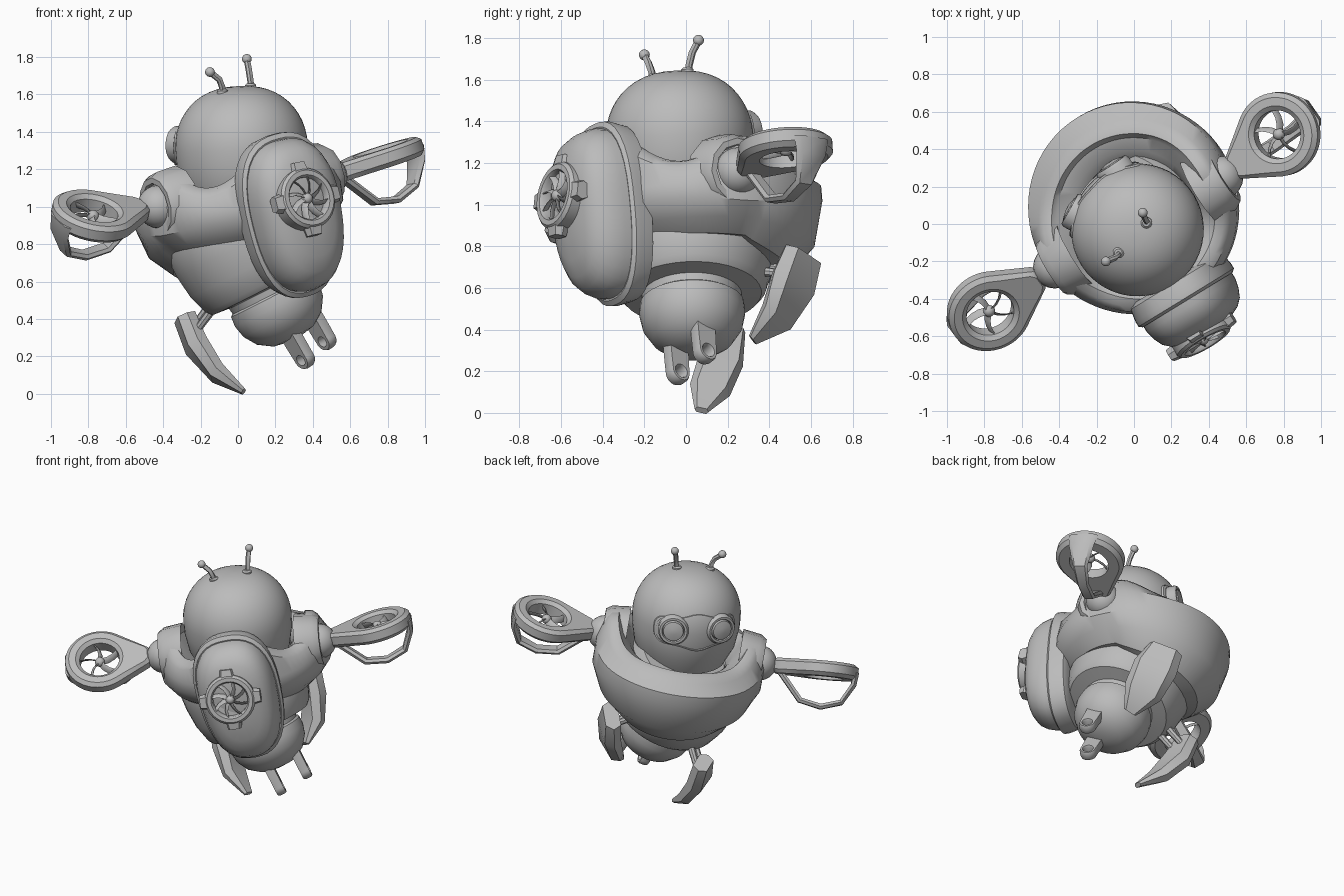
import bpy, bmesh
from math import sin, cos, pi, radians, acos, asin, sqrt
from mathutils import Vector, Matrix

if "Cube" in bpy.data.objects:
    bpy.data.objects.remove(bpy.data.objects["Cube"])

grey = bpy.data.materials.new("plain_grey")
grey.use_nodes = True
grey.diffuse_color = (0.5, 0.5, 0.5, 1)
grey.node_tree.nodes["Principled BSDF"].inputs["Base Color"].default_value = (0.5, 0.5, 0.5, 1)


def frame(origin, z, x):
    """Matrix with its z axis along z and its x axis as close to x as possible."""
    z = Vector(z).normalized()
    x = Vector(x)
    x = (x - z * x.dot(z)).normalized()
    m = Matrix((x, z.cross(x), z)).transposed().to_4x4()
    m.translation = origin
    return m


def finish(name, bm):
    bmesh.ops.recalc_face_normals(bm, faces=bm.faces)
    mesh = bpy.data.meshes.new(name)
    bm.to_mesh(mesh)
    bm.free()
    ob = bpy.data.objects.new(name, mesh)
    bpy.context.collection.objects.link(ob)
    mesh.materials.append(grey)
    bpy.ops.object.select_all(action='DESELECT')
    ob.select_set(True)
    bpy.context.view_layer.objects.active = ob
    bpy.ops.object.shade_smooth_by_angle(angle=radians(35))


def loft(name, rings, m=Matrix(), loop=False):
    """Skin closed rings of points; loop joins the last ring to the first."""
    bm = bmesh.new()
    vs = [[bm.verts.new(m @ Vector(p)) for p in r] for r in rings]
    n = len(vs[0])
    for i in range(len(vs) if loop else len(vs) - 1):
        a, b = vs[i], vs[(i + 1) % len(vs)]
        for j in range(n):
            bm.faces.new((a[j], a[(j + 1) % n], b[(j + 1) % n], b[j]))
    if not loop:
        bm.faces.new(vs[0])
        bm.faces.new(vs[-1])
    finish(name, bm)


def around(n):
    return [2 * pi * i / n for i in range(n)]


def lathe(name, profile, m, n=32, loop=False):
    loft(name, [[(r * cos(t), r * sin(t), z) for t in around(n)] for r, z in profile], m, loop)


def ball(name, pos, r):
    bm = bmesh.new()
    bmesh.ops.create_uvsphere(bm, u_segments=20, v_segments=12, radius=r, matrix=Matrix.Translation(pos))
    finish(name, bm)


def strip(name, pts, wide, widths, thick, m=Matrix()):
    """Plate with a six-sided section that follows a path."""
    pts = [Vector(p) for p in pts]
    rings = []
    for i, p in enumerate(pts):
        d = (pts[min(i + 1, len(pts) - 1)] - pts[max(i - 1, 0)]).normalized()
        w = Vector(wide)
        w = (w - d * w.dot(d)).normalized()
        n = d.cross(w) * thick[i]
        w = w * widths[i]
        rings.append([p + w * a + n * b for a, b in
                      ((1, 0), (.7, 1), (-.7, 1), (-1, 0), (-.7, -1), (.7, -1))])
    loft(name, rings, m)


def rod(name, a, b, r0, r1, n=12):
    a, b = Vector(a), Vector(b)
    lathe(name, [(r0, 0), (r1, (b - a).length)], frame(a, b - a, (0.3, 0.9, 0.2)), n)


def holed_plate(name, radius, hole, half, m, edge, n=64):
    """Flat plate with a polar outline and a round hole."""
    def ring(f, z):
        return [(f(t) * cos(t), f(t) * sin(t), z) for t in around(n)]
    loft(name, [ring(lambda t: hole, -half), ring(lambda t: hole, half * .6),
                ring(lambda t: hole + edge, half), ring(lambda t: radius(t) - edge, half),
                ring(radius, half * .6), ring(radius, -half * .5),
                ring(lambda t: radius(t) - edge, -half)], m, True)


def fan(name, m, blades, r, hub):
    ball(name + "_hub", m.translation, hub)
    for i, t in enumerate(around(blades)):
        pts = [(r * k * cos(t + .5 * k), r * k * sin(t + .5 * k), 0) for k in (0.1, 0.4, 0.7, 1.02)]
        strip(f"{name}_blade_{i}", pts, (-.6 * sin(t), .6 * cos(t), .8), [r * .17] * 4, [.004] * 4, m)


# Body axes: side points to the +x shoulder, face is the chest direction
side = Vector((0.84, 0.51, 0.16)).normalized()
face = Vector((-0.52, 0.85, 0)).normalized()
up = side.cross(face).normalized()
centre = Vector((.015, .055, 1.02))

# Wide jacket with raised shoulders and a deep chest
torso = frame(centre, up, side)
cols = []
for t in around(72):
    sh, fr, bk = abs(cos(t)) ** 10, max(0, sin(t)), max(0, -sin(t))
    top = .115 + .13 * sh + .2 * bk ** 6
    low = -.235 - .16 * fr ** .8 + .04 * bk
    out = .555 + .05 * fr - .02 * bk
    prof = ((.3, .02), (.345, .06 + .3 * (top - .115)), (.415, top - .035), (.44, top), (.485, top - .01),
            (.515, top - .04), (out, .02 + .06 * sh), (out, -.05 - .04 * sh), (out - .055, low * .68),
            (.41, low), (.3, low))
    cols.append([(r * cos(t), r * sin(t), z) for r, z in prof])
loft("torso_jacket", cols, torso, True)

# Lower body, groove and tail bulb
tail = Vector((0.46, 0.02, -0.89)).normalized()
lathe("lower_body", [(.36, -.12), (.41, 0), (.41, .12), (.395, .25), (.36, .36), (.335, .39), (.24, .40),
                     (.235, .435), (.25, .445), (.255, .5), (.24, .57), (.195, .64), (.12, .69), (.04, .705)],
      frame((-.02, .02, .92), tail, side), 40)

# Plug prongs below the tail
across = Vector((.65, .6, .43))
for i, tip in enumerate(((.355, -.04, .19), (.47, .09, .29))):
    holed_plate(f"plug_prong_{i}", lambda t: .055 if cos(t) <= 0 else min(.055 / max(abs(sin(t)), .01), .27 / cos(t)),
                .03, .03, frame(tip, across, -tail), .006)

# Head
head_up = Vector((-.05, -.05, 1)).normalized()
head = frame((.02, -.03, 1.28), head_up, Vector((.68, .73, .1)))


def dome_radius(z):
    return .355 if z < .04 else .355 * cos(asin(min(1, (z - .04) / .325))) ** .85


prof = [(.27, -.28), (.33, -.16), (.352, -.04)]
prof += [(dome_radius(z), z) for z in [.04 + .325 * sin(pi / 2 * k / 12) for k in range(12)]] + [(.01, .365)]
lathe("head", prof, head, 48)

# Goggle rim that hugs the front of the head
rim = []
for t in around(48):
    c, s = cos(t), sin(t)
    q = (abs(c) ** 3 + abs(s) ** 3) ** (-1 / 3)
    dip = .03 * cos(3 * t) ** 2 * abs(s)
    x, z = .27 * q * c, .05 + (.125 - dip) * q * s
    ring = []
    for k, lift in ((1, -.01), (1, .008), (.95, .008), (.95, -.01)):
        px, pz = x * k, .05 + (z - .05) * k
        r = dome_radius(pz) + lift
        ring.append((px, sqrt(r * r - px * px), pz))
    rim.append(ring)
loft("goggle_rim", rim, head, True)

# Eyes
for sgn in (-1, 1):
    spot = head @ Vector((.14 * sgn, .25, .06))
    axis = head.to_3x3() @ Vector((.25 * sgn, 1, .05))
    lathe(f"eye_{'left' if sgn > 0 else 'right'}",
          [(.1, -.06), (.1, .08), (.09, .095), (.075, .095), (.07, .08), (.065, .1), (.02, .11)],
          frame(spot, axis, head_up), 28)

# Antennae
for name, pts in (("antenna_right", ((-.08, -.15, 1.55), (-.085, -.165, 1.64), (-.1, -.18, 1.68), (-.15, -.2, 1.72))),
                  ("antenna_left", ((.07, .01, 1.58), (.067, .015, 1.67), (.058, .03, 1.73), (.047, .06, 1.79)))):
    strip(name, pts, (.7, .7, 0), [.016] * 4, [.013] * 4)
    ball(name + "_tip", pts[-1], .026)
    lathe(name + "_base", [(.03, 0), (.03, .07), (.02, .08)], frame(pts[0], head_up, side), 16)

# Backpack: rim plate and swollen shell, wider half upward
back = frame(centre - face * .49 - up * .065 - side * .01, -face, -side) @ Matrix.Rotation(radians(4), 4, 'Z')


def pack_ring(k, z):
    ring = []
    for t in around(40):
        c, s = cos(t), sin(t)
        q = (abs(c) ** 2.5 + abs(s) ** 2.5) ** (-1 / 2.5)
        ring.append((k * .26 * q * c * (1 - .08 * s), k * .42 * q * s, z))
    return ring


loft("backpack_rim", [pack_ring(k, z) for k, z in
                      ((.9, -.09), (1.02, -.07), (1.06, 0), (1.06, .03), (1.0, .045), (.95, .04))], back)
loft("backpack_shell", [pack_ring(k, z) for k, z in
                        ((.98, .02), (.98, .08), (.94, .13), (.86, .18), (.73, .215), (.53, .24), (.28, .25), (.05, .255))], back)

# Backpack turbine with four lugs
hub = frame((.36, -.6, 1.04), (.48, -.83, .2), up)
lathe("turbine_ring", [(.12, -.06), (.165, -.06), (.165, .03), (.15, .045), (.125, .045), (.115, .03), (.115, -.02)], hub, 36, True)
lathe("turbine_floor", [(.12, -.03), (.12, -.015)], hub)
fan("turbine", hub @ Matrix.Translation((0, 0, .02)), 8, .118, .03)
for i, t in enumerate(around(4)):
    d = Vector((cos(t), sin(t), 0))
    strip(f"turbine_lug_{i}", [d * .14, d * .2], (-d.y, d.x, 0), [.055, .045], [.04, .03], hub)


# Rotor arms
def pod_outline(t):
    t = abs((t + pi) % (2 * pi) - pi)
    t0 = acos(.225 / .42)
    return .225 if t >= t0 else min(.225 / cos(t0 - t), .34 / cos(t))


for name, pod, ball_pos, normal, sgn in (
        ("right", (-.775, -.465, .95), (-.425, -.23, 1.0), (.2, -.45, .87), -1),
        ("left", (.775, .48, 1.265), (.47, .25, 1.16), (-.3, -.06, .95), 1)):
    pod, joint = Vector(pod), Vector(ball_pos)
    m = frame(pod, normal, joint - pod)
    holed_plate(name + "_rotor_pod", pod_outline, .13, .05, m, .025)
    fan(name + "_rotor", m, 5, .135, .032)
    rod(name + "_arm_neck", pod + (joint - pod) * .7, joint, .035, .06)
    ball(name + "_shoulder_ball", joint, .115)
    socket = frame(joint - side * sgn * .02, side * sgn, up)
    lathe(name + "_shoulder_socket", [(.115, -.1), (.2, -.12), (.185, .0), (.16, .04), (.13, .04), (.115, .0)],
          socket, 12, True)
    strip(name + "_pod_handle", [(-.21, 0, 0), (-.2, 0, -.08), (-.13, 0, -.2), (.0, 0, -.24), (.14, 0, -.21),
                                 (.3, 0, -.02)], (0, 1, 0), [.1, .085, .05, .04, .04, .035], [.018] * 6, m)

# Shield-shaped legs and their hinges
for name, path, wide, widths, hip in (
        ("right", ((-.285, .21, .41), (-.225, .17, .26), (-.11, .115, .11), (.03, .075, .012)), (-.29, .92, .1),
         (.08, .11, .1, .035), (-.1, .1, .52)),
        ("left", ((.2, .56, .755), (.25, .515, .62), (.29, .435, .46), (.305, .32, .35)), (-.7, .7, .25),
         (.12, .15, .13, .045), (.13, .3, .7))):
    strip(name + "_leg_shield", path, wide, widths, (.05, .055, .045, .015))
    knee = Vector(path[1]) * .6 + Vector(path[0]) * .4
    w = Vector(wide)
    for k in (-.04, .04):
        rod(f"{name}_leg_strut", Vector(hip) + w * k, knee + w * k, .025, .02, 8)
    rod(name + "_leg_hinge", knee - w * .07, knee + w * .07, .035, .035)
    rod(name + "_hip_hinge", Vector(hip) - w * .08, Vector(hip) + w * .08, .045, .045)
